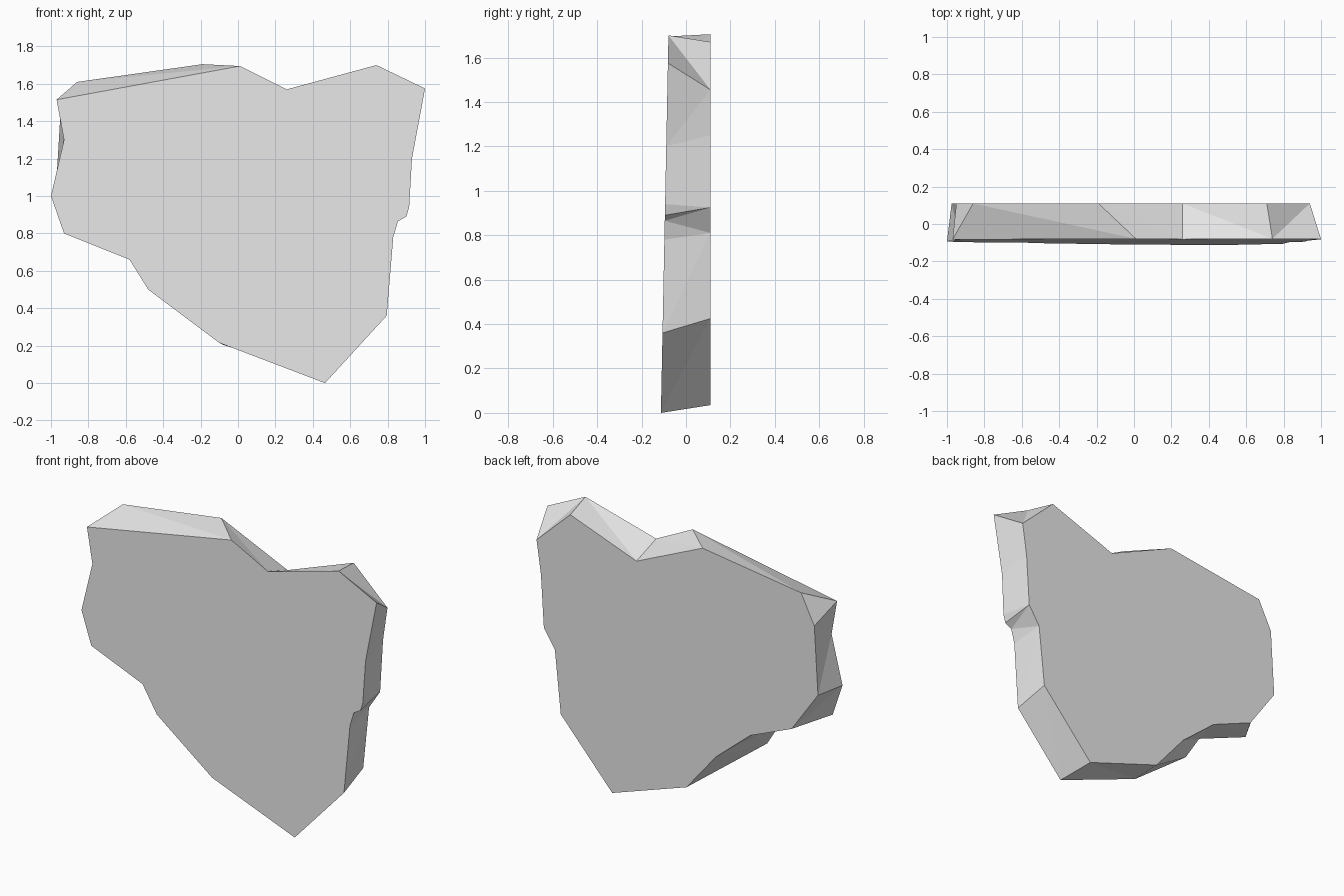
import bpy
import bmesh

default_cube = bpy.data.objects.get("Cube")
if default_cube:
    bpy.data.objects.remove(default_cube, do_unlink=True)


def make_material(name, colour):
    material = bpy.data.materials.new(name)
    material.use_nodes = True
    material.diffuse_color = colour
    shader = next(n for n in material.node_tree.nodes if n.type == "BSDF_PRINCIPLED")
    shader.inputs["Base Color"].default_value = colour
    return material


BACK_Y = 0.11


def front_y(z):
    """The front face leans back slightly towards the top."""
    return -0.113 + 0.02 * z


# Outline of the slab, clockwise: front corner (x, z) with its back corner (x, z)
outline = [
    ((-0.97, 1.515), (-0.86, 1.61)),
    ((0.01, 1.695), (-0.19, 1.705)),
    ((0.26, 1.57), (0.26, 1.505)),
    ((0.74, 1.7), (0.71, 1.67)),
    ((1, 1.575), (0.94, 1.455)),
    ((0.93, 1.2), (0.91, 1.25)),
    ((0.915, 0.94), (0.89, 0.925)),
    ((0.9, 0.89), (0.89, 0.925)),
    ((0.855, 0.865), (0.815, 0.81)),
    ((0.83, 0.78), (0.815, 0.81)),
    ((0.795, 0.36), (0.775, 0.425)),
    ((0.465, 0), (0.425, 0.035)),
    ((-0.1, 0.215), (-0.08, 0.205)),
    ((-0.48, 0.5), (-0.28, 0.445)),
    ((-0.58, 0.66), (-0.515, 0.64)),
    ((-0.93, 0.8), (-0.795, 0.755)),
    ((-1, 1), (-0.975, 1.01)),
    ((-0.93, 1.3), (-0.95, 1.43)),
]

# Front face, back face and the chipped rim between them
bm = bmesh.new()
front = [bm.verts.new((x, front_y(z), z)) for (x, z), _ in outline]
back_lookup = {}
back = []
for _, corner in outline:
    if corner not in back_lookup:
        back_lookup[corner] = bm.verts.new((corner[0], BACK_Y, corner[1]))
    back.append(back_lookup[corner])

bm.faces.new(front)
bm.faces.new(list(reversed(list(back_lookup.values()))))
for i, near in enumerate(front):
    j = (i + 1) % len(front)
    bm.faces.new((near, back[i], front[j]))
    if back[i] != back[j]:
        bm.faces.new((front[j], back[i], back[j]))

# Split the top right chip along its other diagonal
chip = bm.edges.get((front[4], back[3]))
if chip:
    bmesh.ops.rotate_edges(bm, edges=[chip], use_ccw=False)

bmesh.ops.recalc_face_normals(bm, faces=bm.faces)
mesh = bpy.data.meshes.new("stone_slab")
bm.to_mesh(mesh)
bm.free()
mesh.materials.append(make_material("stone grey", (0.8, 0.8, 0.8, 1)))
slab = bpy.data.objects.new("stone_slab", mesh)
bpy.context.collection.objects.link(slab)
